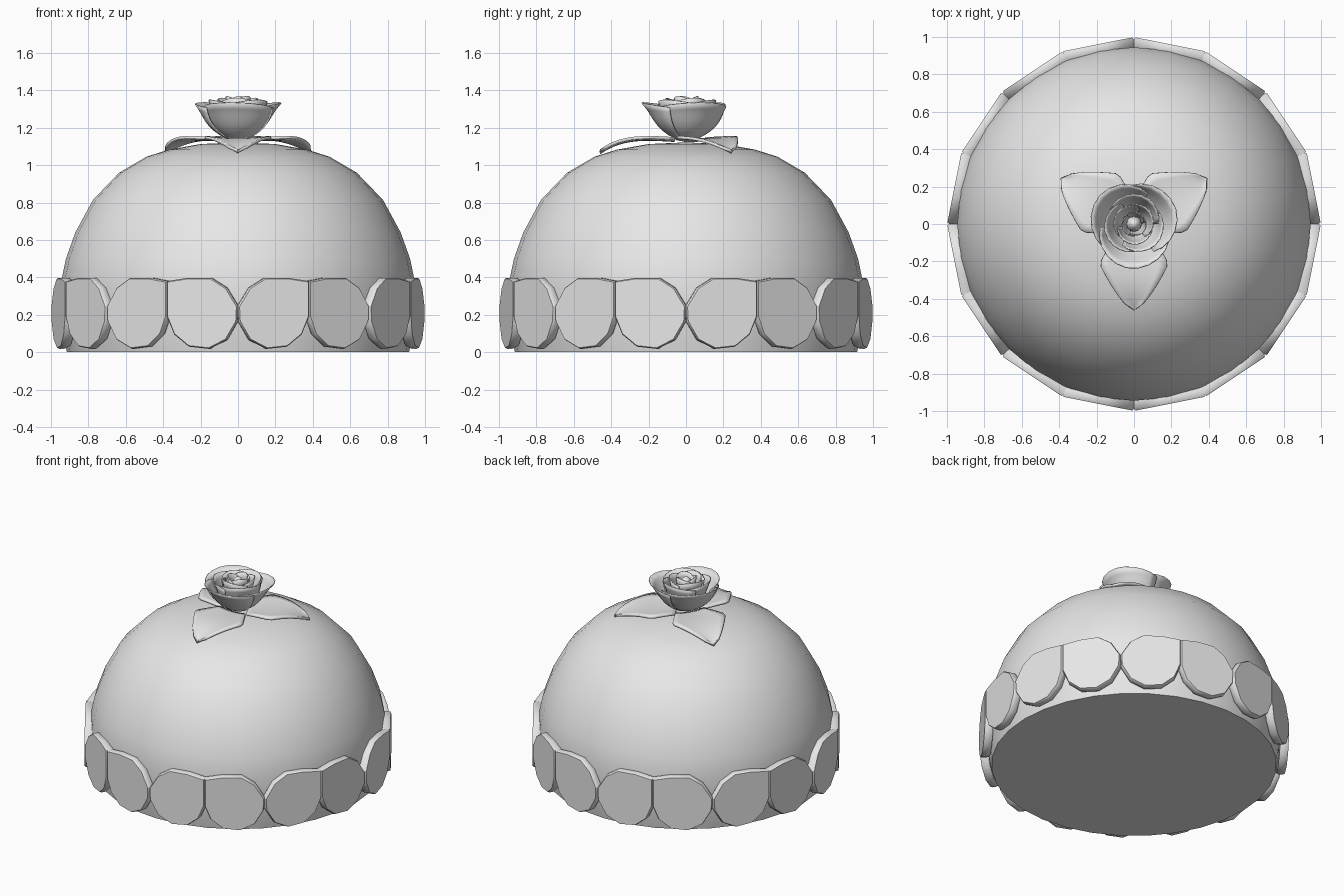
import bpy, bmesh, math
from math import sin, cos, pi, radians
from mathutils import Vector

if "Cube" in bpy.data.objects:
    bpy.data.objects.remove(bpy.data.objects["Cube"], do_unlink=True)

grey = bpy.data.materials.new("plain_grey")
grey.use_nodes = True
COLOUR = (0.8, 0.8, 0.8, 1)
grey.diffuse_color = COLOUR
grey.node_tree.nodes["Principled BSDF"].inputs["Base Color"].default_value = COLOUR


def finish(name, bm, angle=35, thickness=0):
    """Turn a bmesh into a shaded object with the shared material."""
    bmesh.ops.remove_doubles(bm, verts=bm.verts, dist=0.0005)
    bmesh.ops.recalc_face_normals(bm, faces=bm.faces)
    mesh = bpy.data.meshes.new(name)
    bm.to_mesh(mesh)
    bm.free()
    obj = bpy.data.objects.new(name, mesh)
    bpy.context.collection.objects.link(obj)
    mesh.materials.append(grey)
    if thickness:
        mod = obj.modifiers.new("thickness", 'SOLIDIFY')
        mod.thickness = thickness
        mod.offset = 0
    bpy.ops.object.select_all(action='DESELECT')
    obj.select_set(True)
    bpy.context.view_layer.objects.active = obj
    bpy.ops.object.shade_smooth_by_angle(angle=radians(angle))
    return obj


def surface(bm, fn, nu, nv):
    """Grid of quads over a function of (u, v), both 0..1."""
    grid = [[bm.verts.new(fn(i / nu, j / nv)) for j in range(nv + 1)] for i in range(nu + 1)]
    for i in range(nu):
        for j in range(nv):
            bm.faces.new((grid[i][j], grid[i + 1][j], grid[i + 1][j + 1], grid[i][j + 1]))


# Dome, turned from a profile and closed underneath
profile = [(0, 0), (.915, 0), (.93, .08), (.945, .22), (.945, .38), (.92, .5), (.87, .64),
           (.775, .815), (.635, .96), (.49, 1.045), (.37, 1.083), (.2, 1.113), (0, 1.122)]
bm = bmesh.new()
pts = [bm.verts.new((r, 0, z)) for r, z in profile]
edges = [bm.edges.new(p) for p in zip(pts, pts[1:])]
bmesh.ops.spin(bm, geom=pts + edges, axis=(0, 0, 1), cent=(0, 0, 0), angle=2 * pi, steps=32)
finish("dome", bm, 40)

# Band of flat discs; neighbours mirror each other and meet at their square shoulders
outline = [(-.194, .38), (-.08, .398), (.045, .398), (.13, .345), (.192, .245), (.188, .165),
           (.13, .066), (.035, .018), (-.075, .03), (-.155, .095), (-.194, .19)]
for k in range(8):
    for side in (-1, 1):
        a = k * pi / 4 + side * pi / 16
        out = Vector((cos(a), sin(a), 0))
        along = Vector((-sin(a), cos(a), 0)) * -side
        bm = bmesh.new()
        rings = []
        for dist, scale in ((.925, .96), (.94, 1), (.968, 1), (.98, .97)):
            rings.append([bm.verts.new(out * dist + along * u * scale
                                       + Vector((0, 0, .205 + (z - .205) * scale)))
                          for u, z in outline])
        n = len(outline)
        for lo, hi in zip(rings, rings[1:]):
            for i in range(n):
                bm.faces.new((lo[i], lo[(i + 1) % n], hi[(i + 1) % n], hi[i]))
        bm.faces.new(rings[0])
        bm.faces.new(rings[-1])
        finish("band_disc", bm, 30)


# Three broad leaves, drooping to a pointed tip
def leaf_point(angle):
    def fn(u, v):
        s = 2 * u - 1
        width = .185 * min(1, (1 - v) / .62) ** .65 * (.55 + .45 * min(1, v / .38))
        r = .06 + .4 * v
        z = 1.132 + .01 * s * s - .065 * v ** 4 + .008 * sin(pi * v)
        x, y = r, s * width
        return (x * cos(angle) - y * sin(angle), x * sin(angle) + y * cos(angle), z)
    return fn


for deg in (-90, 32, 148):
    bm = bmesh.new()
    surface(bm, leaf_point(radians(deg)), 8, 12)
    finish("leaf", bm, 50, .016)


# Rose: nested layers of cupped petals, each with a turned-out pointed rim
def petal_point(angle, spread, radius, top, flare):
    def fn(u, v):
        s = 2 * u - 1
        a = angle + s * spread / 2
        tip = 1 - abs(s) ** 1.6
        r = radius * (1 - (1 - v) ** 2.4) * (.93 + .07 * s)
        r += flare * v ** 5 * (.25 + tip)
        z = 1.125 + (top - 1.125) * v ** 1.25 - .028 * v ** 3 * (1 - tip)
        return (r * cos(a), r * sin(a), z)
    return fn


layers = [(3, .195, 1.335, .045, 20, 150), (3, .142, 1.35, .022, 75, 150),
          (3, .1, 1.36, .012, 25, 150), (3, .062, 1.37, .006, 80, 150)]
for count, radius, top, flare, start, spread in layers:
    for k in range(count):
        bm = bmesh.new()
        surface(bm, petal_point(radians(start + 360 * k / count), radians(spread),
                                radius, top, flare), 10, 8)
        finish("rose_petal", bm, 60, .006)

# Closed bud in the middle of the rose
bm = bmesh.new()
bmesh.ops.create_uvsphere(bm, u_segments=12, v_segments=8, radius=1)
for v in bm.verts:
    v.co = Vector((v.co.x * .042, v.co.y * .042, 1.28 + v.co.z * .08))
finish("rose_bud", bm, 60)
